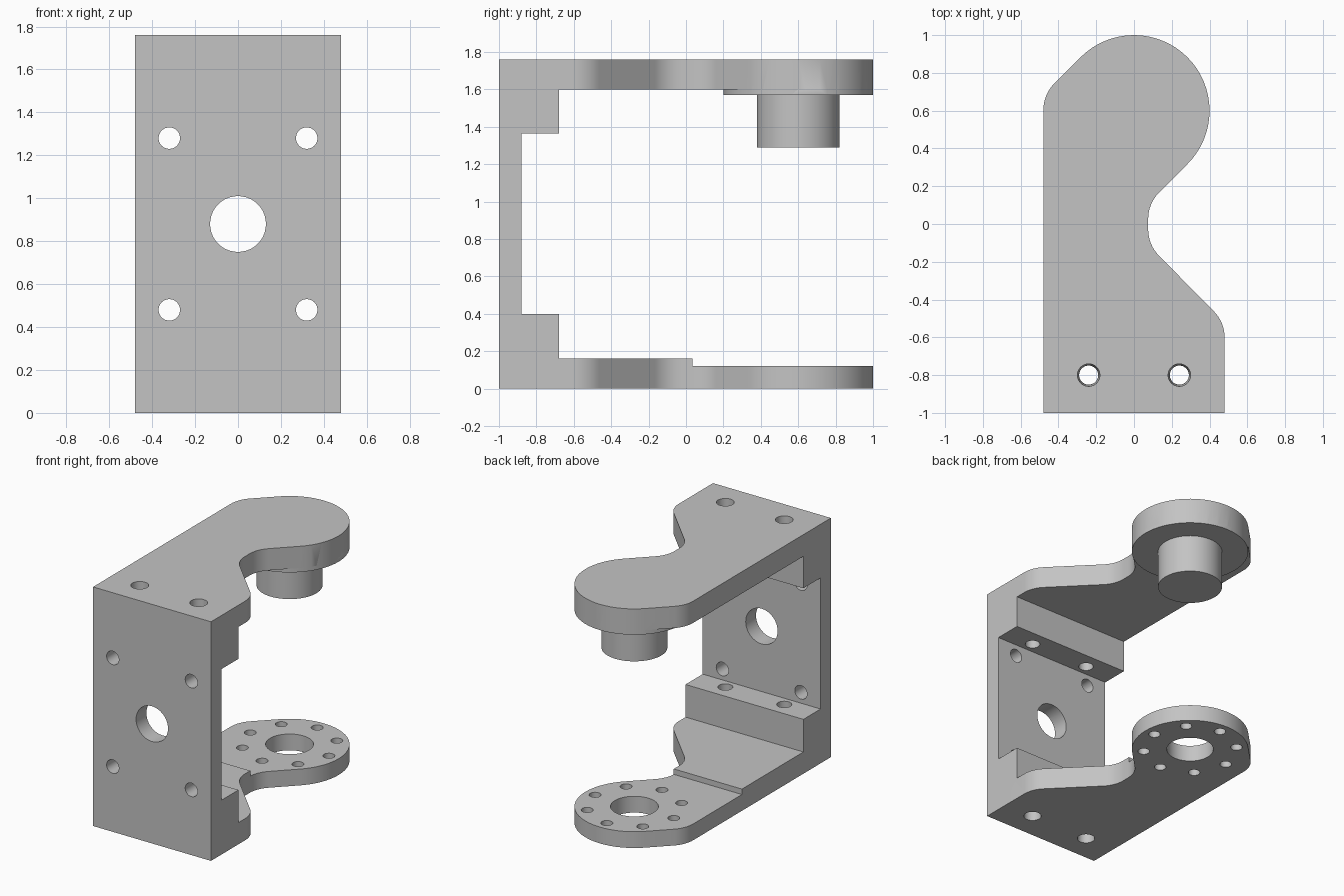
import bpy, bmesh, math
from mathutils import Vector, Matrix

cube = bpy.data.objects.get("Cube")
if cube:
    bpy.data.objects.remove(cube, do_unlink=True)

metal = bpy.data.materials.new("satin grey")
metal.use_nodes = True
grey = (0.55, 0.55, 0.55, 1)
metal.diffuse_color = grey
metal.node_tree.nodes["Principled BSDF"].inputs["Base Color"].default_value = grey


def add_object(name, bm):
    bmesh.ops.recalc_face_normals(bm, faces=bm.faces)
    mesh = bpy.data.meshes.new(name)
    bm.to_mesh(mesh)
    bm.free()
    mesh.materials.append(metal)
    obj = bpy.data.objects.new(name, mesh)
    bpy.context.collection.objects.link(obj)
    return obj


def prism(name, points, offset):
    bm = bmesh.new()
    face = bm.faces.new([bm.verts.new(p) for p in points])
    top = bmesh.ops.extrude_face_region(bm, geom=[face])["geom"]
    bmesh.ops.translate(bm, vec=offset, verts=[v for v in top if isinstance(v, bmesh.types.BMVert)])
    return add_object(name, bm)


def rod(name, start, end, r1, r2=None, segments=64):
    """Round or tapered rod between two points."""
    a, b = Vector(start), Vector(end)
    turn = (b - a).to_track_quat('Z', 'Y').to_matrix().to_4x4()
    bm = bmesh.new()
    bmesh.ops.create_cone(bm, cap_ends=True, segments=segments, radius1=r1,
                          radius2=r2 or r1, depth=(b - a).length,
                          matrix=Matrix.Translation((a + b) / 2) @ turn)
    return add_object(name, bm)


def fillet(before, corner, after, radius=0.2, steps=8):
    """Points of a rounded corner."""
    p, c, q = Vector(before), Vector(corner), Vector(after)
    d1, d2 = (p - c).normalized(), (q - c).normalized()
    half = d1.angle(d2) / 2
    mid = c + (d1 + d2).normalized() * radius / math.sin(half)
    s = c + d1 * radius / math.tan(half) - mid
    e = c + d2 * radius / math.tan(half) - mid
    sweep = math.pi - 2 * half
    return [mid + (s * math.sin(sweep * (1 - i / steps)) + e * math.sin(sweep * i / steps))
            / math.sin(sweep) for i in range(steps + 1)]


def combine(target, tool, operation):
    mod = target.modifiers.new(operation, 'BOOLEAN')
    mod.operation, mod.object, mod.solver = operation, tool, 'EXACT'
    bpy.context.view_layer.update()
    result = bpy.data.meshes.new_from_object(
        target.evaluated_get(bpy.context.evaluated_depsgraph_get()))
    target.modifiers.clear()
    target.data = result
    bpy.data.objects.remove(tool, do_unlink=True)


# Plan outline: wide base, narrow neck, round end
CY, R = 0.6, 0.4
k = R * math.sqrt(0.5)
arc = [Vector((R * math.cos(a), CY + R * math.sin(a)))
       for a in (math.radians(-45 + 5.625 * i) for i in range(33))]
base, hip = (0.48, -1), (0.48, -0.52)
neck_low, neck_high = (0.075, -0.11), (0.075, 0.109)
shoulder, back = (-0.48, 0.686), (-0.48, -1)
outline = [Vector(back), Vector(base)]
outline += fillet(base, hip, neck_low)
outline += fillet(hip, neck_low, neck_high)
outline += fillet(neck_low, neck_high, (k, CY - k))
outline += arc + fillet((-k, CY + k), shoulder, back)

# C-shaped side profile, trimmed by the plan outline
profile = [(-1, 0), (1.2, 0), (1.2, 0.12), (0.035, 0.12), (0.035, 0.16), (-0.68, 0.16),
           (-0.68, 0.4), (-0.88, 0.4), (-0.88, 1.365), (-0.68, 1.365), (-0.68, 1.6),
           (1.2, 1.6), (1.2, 1.76), (-1, 1.76)]
bracket = prism("bracket", [(p.x, p.y, -0.1) for p in outline], (0, 0, 2))
combine(bracket, prism("side_profile", [(-0.7, y, z) for y, z in profile], (1.4, 0, 0)), 'INTERSECT')

# Pivot pad and pin under the upper arm
combine(bracket, rod("pivot_pad", (0, CY, 1.57), (0, CY, 1.6), R), 'UNION')
combine(bracket, rod("pivot_pin", (0, CY, 1.29), (0, CY, 1.58), 0.22), 'UNION')

# Holes: wall centre, wall corners, block screws, horn disc
holes = [((0, -1.1, 0.88), (0, -0.8, 0.88), 0.13, 0.13)]
for x in (-1, 1):
    for z in (0.48, 1.28):
        holes.append(((x * 0.32, -1.1, z), (x * 0.32, -0.8, z), 0.05, 0.05))
    holes.append(((x * 0.24, -0.8, -0.02), (x * 0.24, -0.8, 0.42), 0.06, 0.05))
    holes.append(((x * 0.24, -0.8, 1.34), (x * 0.24, -0.8, 1.78), 0.05, 0.06))
holes.append(((0, CY, -0.1), (0, CY, 0.3), 0.16, 0.16))
for i in range(8):
    a = i * math.pi / 4
    x, y = 0.32 * math.cos(a), CY + 0.32 * math.sin(a)
    holes.append(((x, y, -0.1), (x, y, 0.3), 0.04, 0.04))
for start, end, r1, r2 in holes:
    combine(bracket, rod("hole", start, end, r1, r2, 48 if r1 > 0.1 else 32), 'DIFFERENCE')

# Smooth curved walls, crisp edges
bpy.ops.object.select_all(action='DESELECT')
bracket.select_set(True)
bpy.context.view_layer.objects.active = bracket
bpy.ops.object.shade_smooth_by_angle(angle=math.radians(30))
